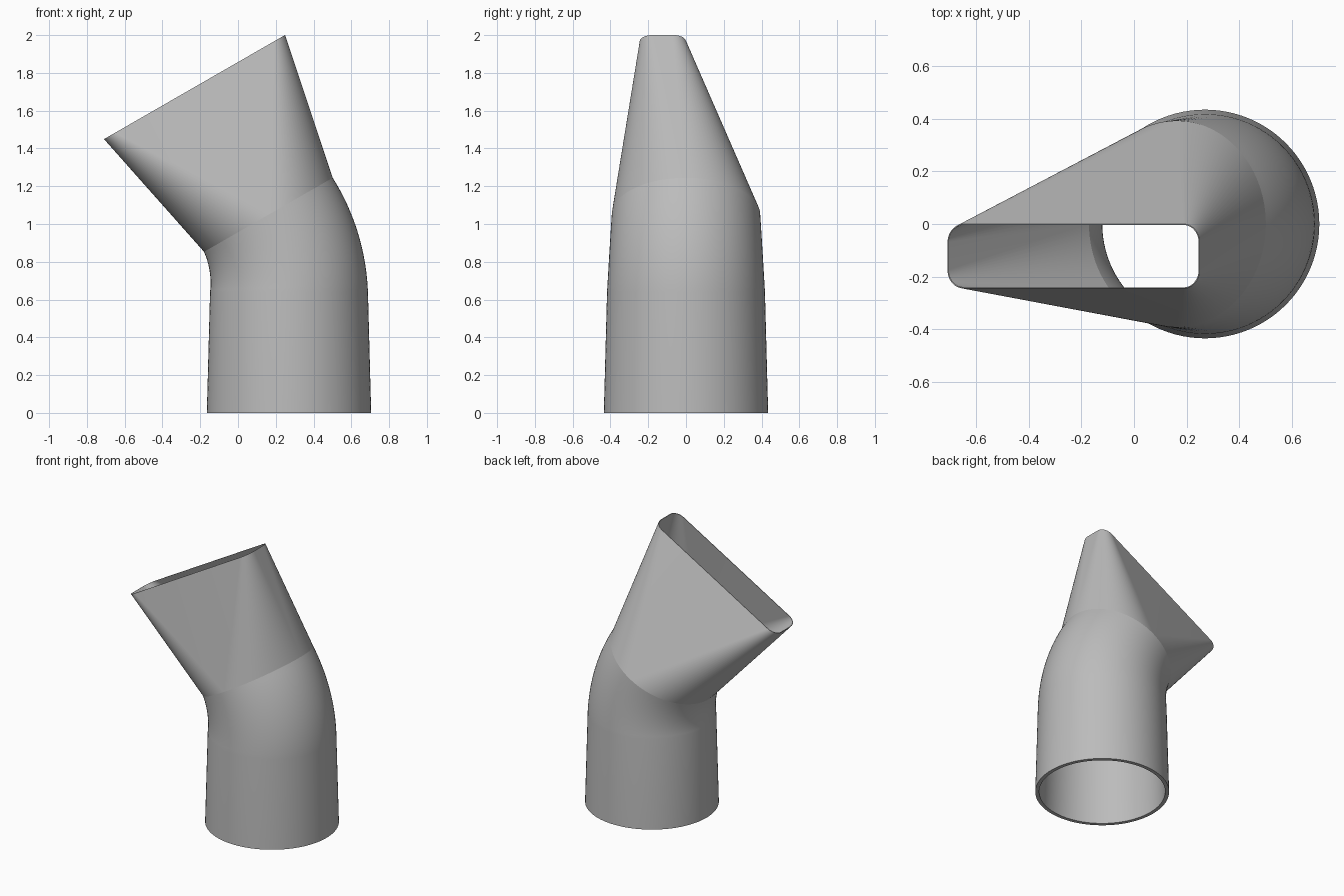
import bpy
import bmesh
from math import radians, sin, cos, pi
from mathutils import Vector

cube = bpy.data.objects.get("Cube")
if cube:
    bpy.data.objects.remove(cube)

grey = bpy.data.materials.new("plain grey")
grey.use_nodes = True
colour = (0.5, 0.5, 0.5, 1)
grey.diffuse_color = colour
grey.node_tree.nodes["Principled BSDF"].inputs["Base Color"].default_value = colour

TILT = radians(29.9)
ARC_STEPS = 24      # segments per quarter turn
BEND_RADIUS = 0.82
BEND_START = Vector((0.27, 0, 0.64))


def ring(centre, tilt, half_u, half_v, corner):
    """Rounded rectangle tilted about y; a circle when all three sizes match."""
    u, v = Vector((cos(tilt), 0, sin(tilt))), Vector((0, 1, 0))
    points = []
    for quarter, (su, sv) in enumerate([(1, 1), (-1, 1), (-1, -1), (1, -1)]):
        for i in range(ARC_STEPS + 1):
            a = (quarter + i / ARC_STEPS) * pi / 2
            points.append(Vector(centre)
                          + u * (su * (half_u - corner) + corner * cos(a))
                          + v * (sv * (half_v - corner) + corner * sin(a)))
    return points


def circle(centre, tilt, radius):
    return ring(centre, tilt, radius, radius, radius)


def loft(name, rings):
    bm = bmesh.new()
    rows = [[bm.verts.new(p) for p in r] for r in rings]
    for a, b in zip(rows, rows[1:]):
        for k in range(len(a)):
            n = (k + 1) % len(a)
            bm.faces.new((a[k], b[k], b[n], a[n]))
    bmesh.ops.remove_doubles(bm, verts=bm.verts, dist=1e-5)
    mesh = bpy.data.meshes.new(name)
    bm.to_mesh(mesh)
    bm.free()
    mesh.materials.append(grey)
    obj = bpy.data.objects.new(name, mesh)
    bpy.context.collection.objects.link(obj)
    bpy.ops.object.select_all(action="DESELECT")
    obj.select_set(True)
    bpy.context.view_layer.objects.active = obj
    bpy.ops.object.shade_smooth_by_angle(angle=radians(30))
    return obj


def bend_centre(t):
    a = TILT * t
    return BEND_START + BEND_RADIUS * Vector((cos(a) - 1, 0, sin(a)))


def pipe_wall(base_r, bend_r, seam_r, steps=16):
    """Rings from the tapered base up through the elbow."""
    rings = [circle((BEND_START.x, 0, 0), 0, base_r)]
    for i in range(steps + 1):
        t = i / steps
        rings.append(circle(bend_centre(t), TILT * t, bend_r + (seam_r - bend_r) * t))
    return rings


# Tapered round pipe with elbow: outside going down, then inside going up
SEAM_OUT, SEAM_IN = 0.393, 0.383
loft("elbow_pipe", pipe_wall(0.435, 0.418, SEAM_OUT)[::-1]
     + pipe_wall(0.41, 0.391, SEAM_IN))

# Flattened nozzle: inside going up, over the thin lip, outside going down
seam, mouth, lip = bend_centre(1), (-0.23, -0.1225, 1.725), 0.004
loft("flat_nozzle", [
    circle(seam, TILT, SEAM_IN),
    ring(mouth, TILT, 0.553 - lip, 0.1225 - lip, 0.07 - lip),
    ring(mouth, TILT, 0.553, 0.1225, 0.07),
    circle(seam, TILT, SEAM_OUT),
])
